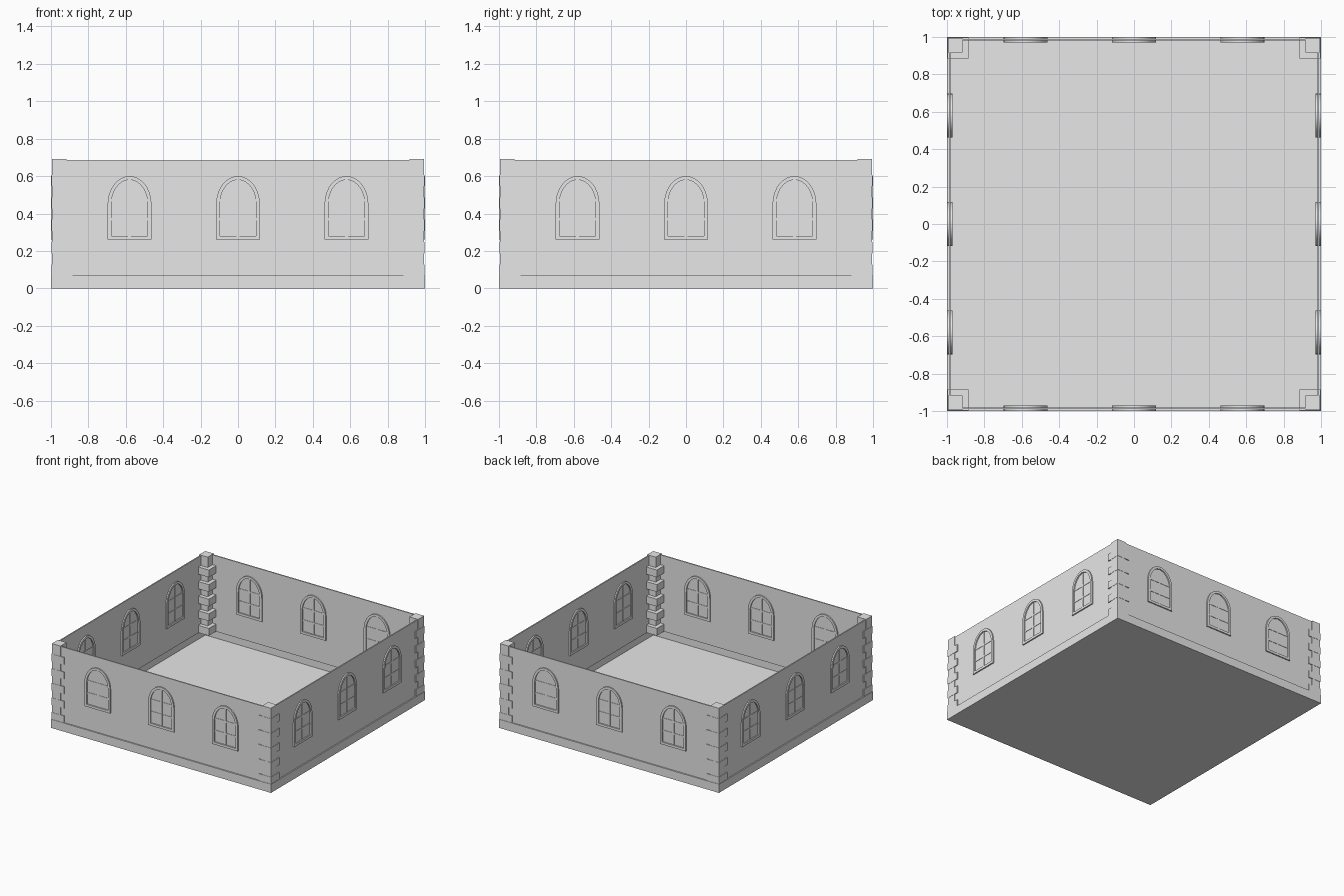
import bpy, bmesh, math
from mathutils import Matrix, Vector

cube = bpy.data.objects.get("Cube")
if cube:
    bpy.data.objects.remove(cube, do_unlink=True)

stone = bpy.data.materials.new("stone grey")
stone.use_nodes = True
GREY = (0.8, 0.8, 0.8, 1)
stone.diffuse_color = GREY
stone.node_tree.nodes["Principled BSDF"].inputs["Base Color"].default_value = GREY


def add_box(bm, lo, hi):
    lo, hi = Vector(lo), Vector(hi)
    mat = Matrix.Translation((lo + hi) / 2) @ Matrix.Diagonal((*(hi - lo), 1))
    bmesh.ops.create_cube(bm, size=1, matrix=mat)


def finish(name, bm, angle=0.0, smooth=False):
    bmesh.ops.recalc_face_normals(bm, faces=bm.faces)
    mesh = bpy.data.meshes.new(name)
    bm.to_mesh(mesh)
    bm.free()
    mesh.materials.append(stone)
    obj = bpy.data.objects.new(name, mesh)
    bpy.context.collection.objects.link(obj)
    obj.rotation_euler.z = angle
    if smooth:
        bpy.ops.object.select_all(action="DESELECT")
        obj.select_set(True)
        bpy.context.view_layer.objects.active = obj
        bpy.ops.object.shade_smooth_by_angle(angle=math.radians(30))
    return obj


def square_ring(name, outer, inner, bottom, top):
    bm = bmesh.new()
    for s in (-1, 1):
        add_box(bm, (-outer, min(s * inner, s * outer), bottom),
                (outer, max(s * inner, s * outer), top))
        add_box(bm, (min(s * inner, s * outer), -inner, bottom),
                (max(s * inner, s * outer), inner, top))
    finish(name, bm)


def arch(half, sill, spring, top, steps=20):
    """Outline of a round-headed opening as (x, z) pairs."""
    pts = [(-half, sill), (half, sill)]
    for i in range(steps + 1):
        a = math.pi * i / steps
        pts.append((half * math.cos(a), spring + (top - spring) * math.sin(a)))
    return pts


def window(name, x, angle):
    bm = bmesh.new()
    # arched frame standing proud of both wall faces
    outer = arch(0.117, 0.26, 0.45, 0.6)
    inner = arch(0.097, 0.28, 0.45, 0.58)
    loops = [[bm.verts.new((x + px, y, pz)) for px, pz in pts]
             for pts, y in ((outer, -1), (inner, -1), (inner, -0.97), (outer, -0.97))]
    n = len(outer)
    for k in range(4):
        a, b = loops[k], loops[(k + 1) % 4]
        for i in range(n):
            j = (i + 1) % n
            bm.faces.new((a[i], a[j], b[j], b[i]))
    # glazing bars
    add_box(bm, (x - 0.007, -0.994, 0.27), (x + 0.007, -0.976, 0.59))
    for z in (0.37, 0.47):
        add_box(bm, (x - 0.1, -0.993, z - 0.007), (x + 0.1, -0.977, z + 0.007))
    finish(name, bm, angle, True)


# floor, plinth and walls
bm = bmesh.new()
add_box(bm, (-1, -1, 0), (1, 1, 0.005))
finish("floor", bm)
square_ring("plinth", 1.0, 0.99, 0, 0.07)
square_ring("walls", 0.99, 0.98, 0.065, 0.687)

# windows, three per wall
for w, side in enumerate(("front", "left", "back", "right")):
    for i, x in enumerate((-0.58, 0, 0.58)):
        window(f"{side}_window_{i + 1}", x, w * math.pi / 2)

# corner quoins: alternating wide and narrow blocks
STEP = 0.06
for c, corner in enumerate(("front_left", "back_left", "back_right", "front_right")):
    bm = bmesh.new()
    for k in range(10):
        wide = k % 2 == 0
        out, inn = (0.997, 0.885) if wide else (0.995, 0.917)
        low = 0.067 + k * STEP
        high = 0.692 if k == 9 else low + STEP
        add_box(bm, (inn, -out, low), (out, -inn, high))
    finish(corner + "_quoins", bm, c * math.pi / 2)
